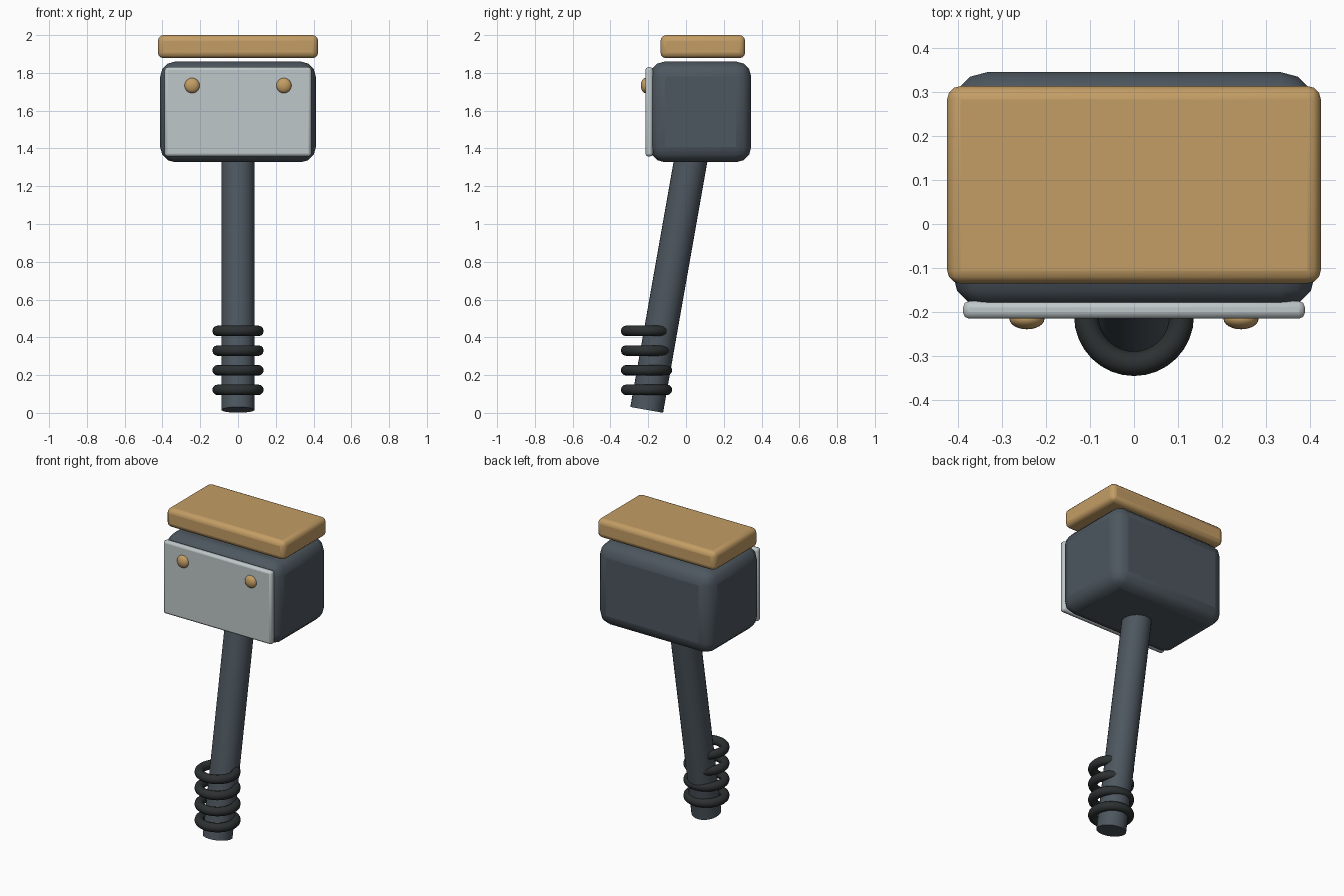
import bpy, math

if "Cube" in bpy.data.objects:
    bpy.data.objects.remove(bpy.data.objects["Cube"])

def material(name, rgb):
    m = bpy.data.materials.new(name)
    m.diffuse_color = (*rgb, 1)
    m.use_nodes = True
    m.node_tree.nodes["Principled BSDF"].inputs["Base Color"].default_value = m.diffuse_color
    return m

SLATE = material("slate", (0.075, 0.095, 0.115))
STEEL = material("steel", (0.52, 0.57, 0.58))
BRASS = material("brass", (0.55, 0.34, 0.13))
WRAP = material("wrap", (0.025, 0.03, 0.03))

def finish(name, mat):
    ob = bpy.context.object
    ob.name = name
    ob.data.materials.append(mat)
    bpy.ops.object.shade_smooth_by_angle(angle=math.radians(40))
    return ob

def block(name, lo, hi, bevel, segments, mat):
    """Rounded box between two corners."""
    bpy.ops.mesh.primitive_cube_add(size=1, location=[(a + b) / 2 for a, b in zip(lo, hi)])
    ob = bpy.context.object
    ob.scale = [b - a for a, b in zip(lo, hi)]
    bpy.ops.object.transform_apply(location=False, rotation=False, scale=True)
    mod = ob.modifiers.new("bevel", 'BEVEL')
    mod.width, mod.segments = bevel, segments
    return finish(name, mat)

# Hammer head, front plate and floating top slab
block("head", (-0.412, -0.192, 1.327), (0.412, 0.345, 1.86), 0.08, 3, SLATE)
block("front_plate", (-0.388, -0.215, 1.358), (0.388, -0.175, 1.83), 0.014, 2, STEEL)
block("top_slab", (-0.424, -0.135, 1.878), (0.424, 0.313, 2.0), 0.03, 3, BRASS)

# Rivets on the plate
for side, x in (("left", -0.243), ("right", 0.243)):
    bpy.ops.mesh.primitive_uv_sphere_add(segments=24, ring_count=12, radius=0.04,
                                         location=(x, -0.215, 1.733),
                                         rotation=(math.pi / 2, 0, 0))
    bpy.context.object.scale = (1, 1, 0.6)
    finish(f"rivet_{side}", BRASS)

# Leaning handle, running up into the head
tilt, length = math.radians(10), 1.45
bpy.ops.mesh.primitive_cylinder_add(
    vertices=28, radius=0.088, depth=length, rotation=(-tilt, 0, 0),
    location=(0, -0.208 + math.sin(tilt) * length / 2, 0.016 + math.cos(tilt) * length / 2))
finish("handle", SLATE)

# Grip rings, stacked straight up
for i in range(4):
    bpy.ops.mesh.primitive_torus_add(major_radius=0.108, minor_radius=0.028,
                                     major_segments=32, minor_segments=12,
                                     location=(0, -0.209, 0.122 + i * 0.104))
    finish(f"grip_ring_{i + 1}", WRAP)
